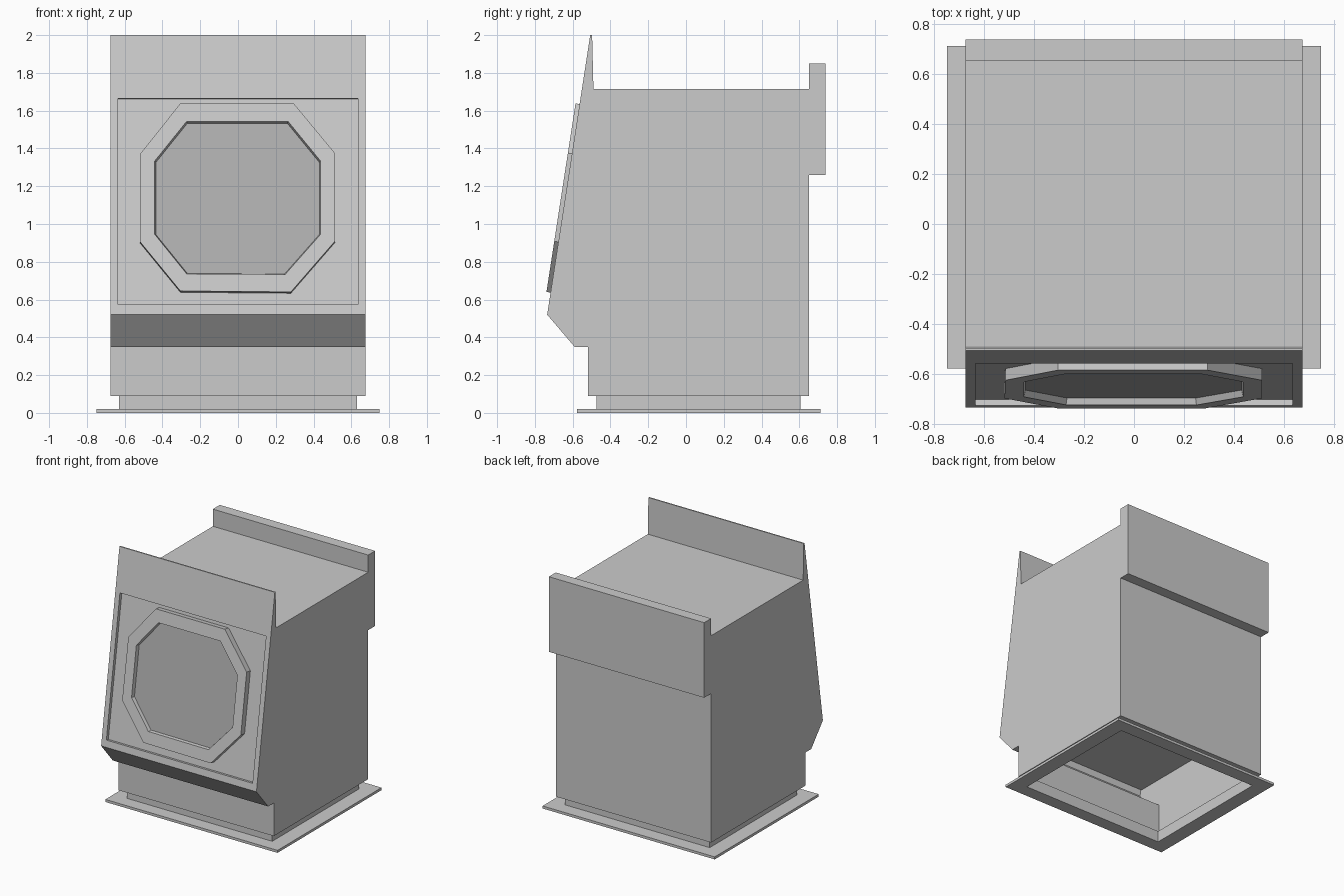
import bpy
from mathutils import Vector

if "Cube" in bpy.data.objects:
    bpy.data.objects.remove(bpy.data.objects["Cube"])

W = 0.675                                   # half width of the cabinet
Y0, Z0, Y1, Z1 = -0.735, 0.52, -0.507, 2.0  # ends of the sloped front
UP = Vector((0, Y1 - Y0, Z1 - Z0)).normalized()
NORMAL = Vector((0, -UP.z, UP.y))


def make(name, verts, faces, color=None):
    mesh = bpy.data.meshes.new(name)
    mesh.from_pydata([tuple(v) for v in verts], [], faces)
    mesh.update()
    obj = bpy.data.objects.new(name, mesh)
    bpy.context.collection.objects.link(obj)
    if color:
        mat = bpy.data.materials.new(name + "_grey")
        mat.diffuse_color = color
        mat.use_nodes = True
        mat.node_tree.nodes["Principled BSDF"].inputs["Base Color"].default_value = mat.diffuse_color
        mesh.materials.append(mat)
    return obj


def loft(name, loops, cap=False, color=None):
    """Join successive equal-length loops with quads."""
    n = len(loops[0])
    verts = [v for loop in loops for v in loop]
    faces = [(k * n + i, k * n + (i + 1) % n, (k + 1) * n + (i + 1) % n, (k + 1) * n + i)
             for k in range(len(loops) - 1) for i in range(n)]
    if cap:
        faces.append(tuple(range(len(verts) - n, len(verts))))
    return make(name, verts, faces, color)


def on_slope(points, depth=0.0):
    """Map front-view (x, z) points onto the sloped front, offset outwards."""
    return [Vector((x, Y0 + (z - Z0) * (Y1 - Y0) / (Z1 - Z0), z)) + NORMAL * depth
            for x, z in points]


def rect(x, lo, hi):
    return [(-x, lo), (x, lo), (x, hi), (-x, hi)]


def flat(x, lo, hi, z):
    return [(px, py, z) for px, py in rect(x, lo, hi)]


# Cabinet shell: side profile (y, z), open underneath and at the sloped front
profile = [(-0.52, 0.09), (-0.52, 0.35), (-0.59, 0.35), (Y0, Z0), (Y1, Z1),
           (-0.497, 2.0), (-0.49, 1.715), (0.652, 1.715), (0.652, 1.85),
           (0.738, 1.85), (0.738, 1.26), (0.652, 1.26), (0.652, 0.09)]
n = len(profile)
verts = [(-W, y, z) for y, z in profile] + [(W, y, z) for y, z in profile]
faces = [(i, n + i, n + i + 1, i + 1) for i in range(n - 1) if i != 3]
faces += [tuple(range(n)), tuple(range(2 * n - 1, n - 1, -1))]
make("cabinet", verts, faces)

# Sloped front panel with a shallow rectangular recess
recess = rect(0.635, 0.573, 1.665)
loft("front_panel", [on_slope(rect(W, Z0, Z1)), on_slope(recess),
                     on_slope(recess, -0.025)], cap=True)

# Raised octagonal bezel standing in the recess
outer = [(-0.305, 0.642), (0.28, 0.637), (0.513, 0.905), (0.513, 1.372),
         (0.295, 1.635), (-0.305, 1.635), (-0.515, 1.372), (-0.518, 0.902)]
inner = [(-0.272, 0.733), (0.25, 0.73), (0.437, 0.942), (0.437, 1.33),
         (0.265, 1.54), (-0.272, 1.54), (-0.441, 1.33), (-0.441, 0.942)]
glass = [(x * 0.985, 1.135 + (z - 1.135) * 0.985) for x, z in inner]
loft("screen_bezel", [on_slope(outer, -0.025), on_slope(outer, 0.022),
                      on_slope(inner, 0.022), on_slope(glass, -0.005)])

# Darker sunken screen
make("screen", on_slope(glass, -0.005), [tuple(range(8))], (0.44, 0.44, 0.44, 1))

# Open base: foot flange, plinth and ledge under the cabinet
plinth = (0.63, -0.475, 0.605)
flange = (0.748, -0.578, 0.712)
loft("base", [flat(*plinth, 0.02), flat(*plinth, 0), flat(*flange, 0),
              flat(*flange, 0.02), flat(*plinth, 0.02), flat(*plinth, 0.09),
              flat(W, -0.52, 0.652, 0.09)])

# Inner floor seen through the open base
make("inner_floor", flat(W, -0.72, 0.652, 0.565), [(3, 2, 1, 0)])
